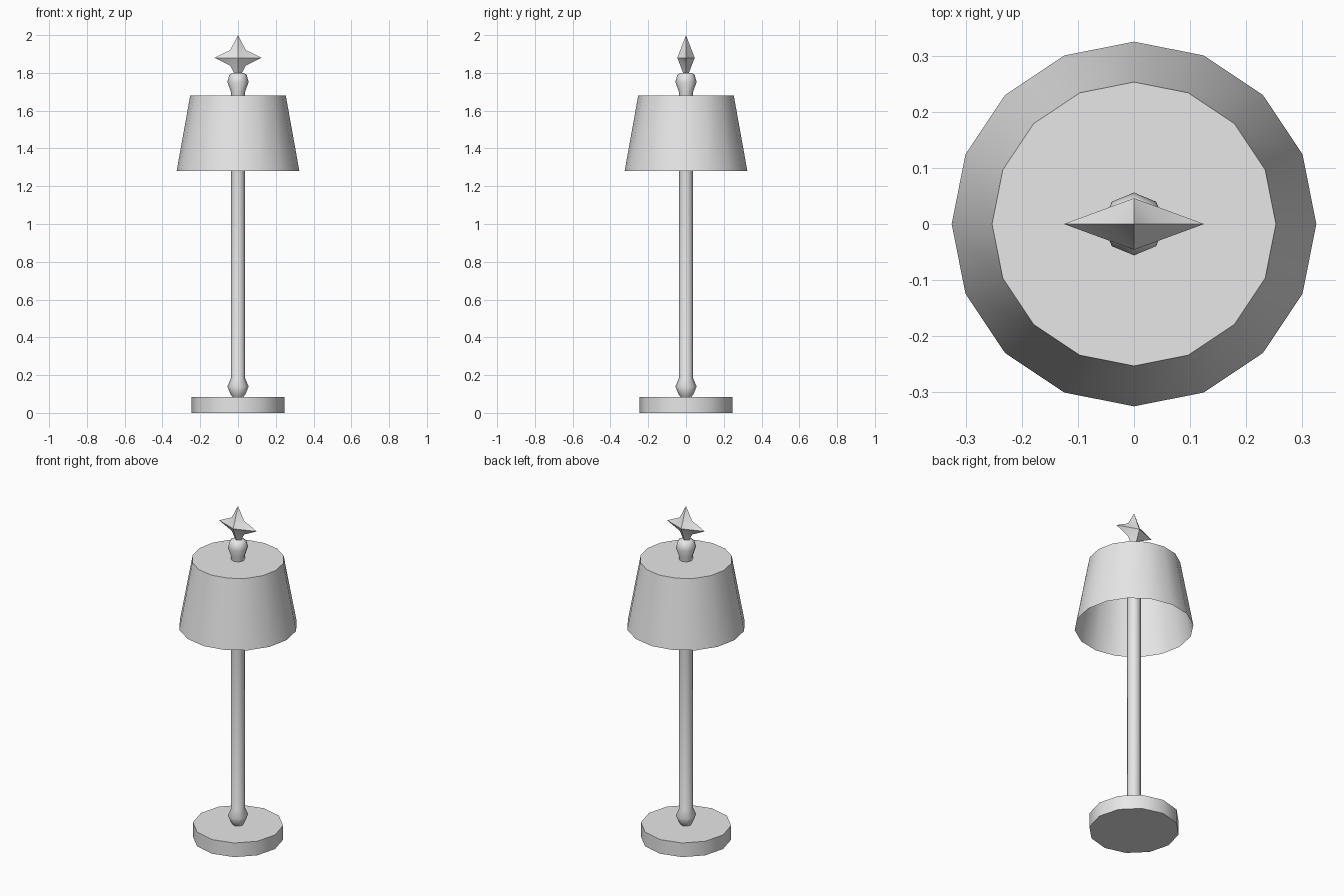
import bpy, bmesh, math

if "Cube" in bpy.data.objects:
    bpy.data.objects.remove(bpy.data.objects["Cube"])

grey = bpy.data.materials.new("light grey")
grey.diffuse_color = (0.8, 0.8, 0.8, 1)
grey.use_nodes = True
grey.node_tree.nodes["Principled BSDF"].inputs["Base Color"].default_value = grey.diffuse_color


def finish(name, bm, outward=True):
    if outward:
        bmesh.ops.recalc_face_normals(bm, faces=bm.faces)
    me = bpy.data.meshes.new(name)
    bm.to_mesh(me)
    bm.free()
    me.materials.append(grey)
    ob = bpy.data.objects.new(name, me)
    bpy.context.collection.objects.link(ob)
    bpy.ops.object.select_all(action='DESELECT')
    bpy.context.view_layer.objects.active = ob
    ob.select_set(True)
    bpy.ops.object.shade_smooth_by_angle(angle=math.radians(50))
    return ob


def turned(name, profile, sides, cap_bottom=True, cap_top=True):
    """Surface of revolution from (radius, z) pairs, a corner on each axis."""
    bm = bmesh.new()
    rings = [[bm.verts.new((r * math.cos(2 * math.pi * i / sides),
                            r * math.sin(2 * math.pi * i / sides), z))
              for i in range(sides)] for r, z in profile]
    for a, b in zip(rings, rings[1:]):
        for i in range(sides):
            j = (i + 1) % sides
            bm.faces.new((a[i], a[j], b[j], b[i]))
    if cap_bottom:
        bm.faces.new(rings[0][::-1])
    if cap_top:
        bm.faces.new(rings[-1])
    return finish(name, bm, outward=cap_bottom)


# Round foot
turned("base", [(0.247, 0), (0.247, 0.085)], 12)

# Stem with a bead at each end
turned("stem", [(0.03, 0.085), (0.04, 0.1), (0.056, 0.14), (0.038, 0.183),
                (0.038, 1.7), (0.056, 1.752), (0.046, 1.79), (0.03, 1.8)], 8)

# Tapered shade, open below and closed above
turned("shade", [(0.325, 1.28), (0.253, 1.68)], 16, cap_bottom=False)

# Four-pointed star with a ridge on both sides
bm = bmesh.new()
cz = 1.88
outline = []
for k in range(8):
    a = k * math.pi / 4
    r = 0.058 if k % 2 else (0.125 if k % 4 == 0 else 0.12)
    outline.append(bm.verts.new((r * math.cos(a), 0, cz + r * math.sin(a))))
for y in (-0.046, 0.046):
    peak = bm.verts.new((0, y, cz))
    for i in range(8):
        bm.faces.new((outline[i], outline[(i + 1) % 8], peak))
finish("star_finial", bm)
